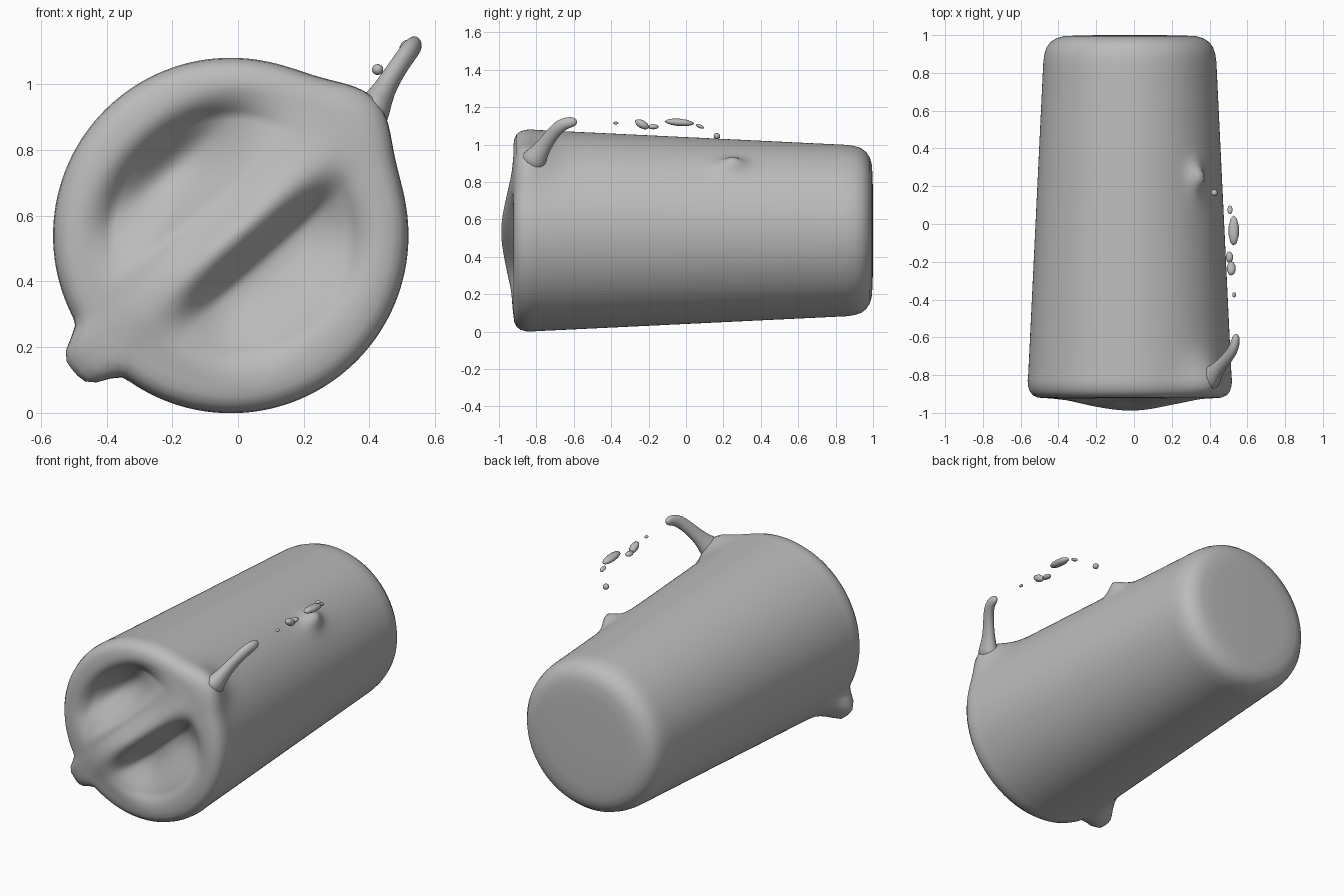
import bpy, bmesh, math
from mathutils import Vector

cube = bpy.data.objects.get("Cube")
if cube:
    bpy.data.objects.remove(cube, do_unlink=True)

CX, CZ = -0.022, 0.54      # axis of the vessel, running along y
SEGS = 144

grey = bpy.data.materials.new("clay grey")
grey.use_nodes = True
COLOUR = (0.5, 0.5, 0.5, 1)
grey.diffuse_color = COLOUR
grey.node_tree.nodes["Principled BSDF"].inputs["Base Color"].default_value = COLOUR


def bell(d, width):
    return math.exp(-(d / width) ** 2)


def finish(obj):
    obj.data.materials.append(grey)
    for p in obj.data.polygons:
        p.use_smooth = True
    return obj


def make_object(name, bm):
    bmesh.ops.recalc_face_normals(bm, faces=bm.faces)
    me = bpy.data.meshes.new(name)
    bm.to_mesh(me)
    bm.free()
    obj = bpy.data.objects.new(name, me)
    bpy.context.collection.objects.link(obj)
    return finish(obj)


def side_bulge(a, y):
    """Radial swelling: rim flare, lower lug and rear handle root."""
    def turn(deg):
        return math.remainder(a - math.radians(deg), math.tau)
    flare = 0.065 * bell(turn(43), 0.24) * bell(y + 0.85, 0.13)
    lug = 0.095 * math.exp(-(turn(221) / 0.15) ** 4) * bell(y + 0.85, 0.10)
    root = 0.075 * bell(turn(45), 0.09) * bell(y - 0.25, 0.06)
    root += 0.02 * bell(turn(43), 0.16) * bell(y - 0.24, 0.12)
    return flare + lug + root


def face_relief(x, z, t):
    """Sculpted end: domed, with a broad hollow, a ridge and a groove."""
    dx, dz = x - CX, z - CZ
    u, v = 0.75 * dx + 0.66 * dz, -0.66 * dx + 0.75 * dz
    wall = 0.11 if v > 0.26 else 0.15
    hollow = 0.17 * bell(u - 0.01, 0.26) * bell(v - 0.26, wall)
    lip = 0.07 if v > -0.13 else 0.20
    groove = 0.13 * math.exp(-((u - 0.04) / 0.29) ** 4) * bell(v + 0.13, lip)
    ridge = 0.035 * bell(u, 0.30) * bell(v + 0.02, 0.07)
    crease = 0.02 * bell(u + 0.03, 0.22) * bell(v - 0.12, 0.03)
    fade = min(1, (1 - t) * 5)
    return (hollow + groove - ridge - crease) * fade - 0.045 * (1 - t * t)


# Profile from the sculpted end to the rear end: (radius, y, face factor)
INNER = 0.46
profile = [(INNER * i / 34, -0.922, i / 34) for i in range(1, 35)]
profile += [(0.49, -0.918, 1), (0.515, -0.905, 1), (0.53, -0.885, 1),
            (0.538, -0.86, 1), (0.541, -0.83, 1)]
N = 56
for i in range(N + 1):
    s = i / N
    profile.append((0.538 - 0.08 * s, -0.80 + 1.66 * s, 1))
profile += [(0.452, 0.90, 1), (0.441, 0.935, 1), (0.42, 0.963, 1),
            (0.39, 0.983, 1), (0.35, 0.994, 1), (0.28, 0.998, 1),
            (0.15, 1.0, 1)]

bm = bmesh.new()
rings = []
for r, y, t in profile:
    ring = []
    for k in range(SEGS):
        a = math.tau * k / SEGS
        rr = r + side_bulge(a, y) * min(1, (r / 0.53) ** 6)
        x, z = CX + rr * math.cos(a), CZ + rr * math.sin(a)
        yy = y + (face_relief(x, z, t) if t < 1 else 0)
        ring.append(bm.verts.new((x, yy, z)))
    rings.append(ring)
for ra, rb in zip(rings, rings[1:]):
    for k in range(SEGS):
        n = (k + 1) % SEGS
        bm.faces.new((ra[k], ra[n], rb[n], rb[k]))
front = bm.verts.new((CX, -0.922 + face_relief(CX, CZ, 0), CZ))
back = bm.verts.new((CX, 1.0, CZ))
for k in range(SEGS):
    n = (k + 1) % SEGS
    bm.faces.new((front, rings[0][n], rings[0][k]))
    bm.faces.new((back, rings[-1][k], rings[-1][n]))
make_object("vessel_body", bm)


def tube(name, path, sides=16):
    """Round tapering tube through (x, y, z, radius) points, softened."""
    bm = bmesh.new()
    pts = [Vector(p[:3]) for p in path]
    rings = []
    for i, p in enumerate(pts):
        d = (pts[min(i + 1, len(pts) - 1)] - pts[max(i - 1, 0)]).normalized()
        side = d.cross(Vector((1, 0, 0))).normalized()
        up = d.cross(side)
        r = path[i][3]
        rings.append([bm.verts.new(p + r * (math.cos(math.tau * k / sides) * side
                                            + 0.8 * math.sin(math.tau * k / sides) * up))
                      for k in range(sides)])
    for ra, rb in zip(rings, rings[1:]):
        for k in range(sides):
            n = (k + 1) % sides
            bm.faces.new((ra[k], ra[n], rb[n], rb[k]))
    bm.faces.new(rings[0])
    bm.faces.new(rings[-1])
    obj = make_object(name, bm)
    sub = obj.modifiers.new("soften", "SUBSURF")
    sub.levels = sub.render_levels = 1
    return obj


# Broken front end of the handle
tube("handle_stub", [(0.39, -0.83, 0.89, 0.085), (0.42, -0.80, 0.935, 0.06),
                     (0.445, -0.765, 0.985, 0.042), (0.485, -0.72, 1.05, 0.036),
                     (0.52, -0.675, 1.10, 0.036), (0.535, -0.635, 1.117, 0.032),
                     (0.54, -0.60, 1.122, 0.026), (0.54, -0.582, 1.122, 0.012)])

# Loose handle fragments: centre, half sizes, tilt about x
fragments = [((0.53, -0.375, 1.115), (0.010, 0.014, 0.008), 0.0),
             ((0.505, -0.175, 1.095), (0.020, 0.030, 0.014), 0.0),
             ((0.515, -0.235, 1.108), (0.024, 0.042, 0.022), -0.5),
             ((0.528, -0.035, 1.118), (0.028, 0.080, 0.020), -0.08),
             ((0.508, 0.075, 1.097), (0.014, 0.025, 0.010), -0.4),
             ((0.425, 0.165, 1.045), (0.018, 0.018, 0.017), -0.5)]
for i, (centre, size, tilt) in enumerate(fragments, 1):
    bm = bmesh.new()
    bmesh.ops.create_icosphere(bm, subdivisions=2, radius=1)
    for v in bm.verts:
        v.co = Vector((v.co.x * size[0], v.co.y * size[1], v.co.z * size[2]))
    obj = make_object(f"handle_fragment_{i}", bm)
    obj.location = centre
    obj.rotation_euler.x = tilt
